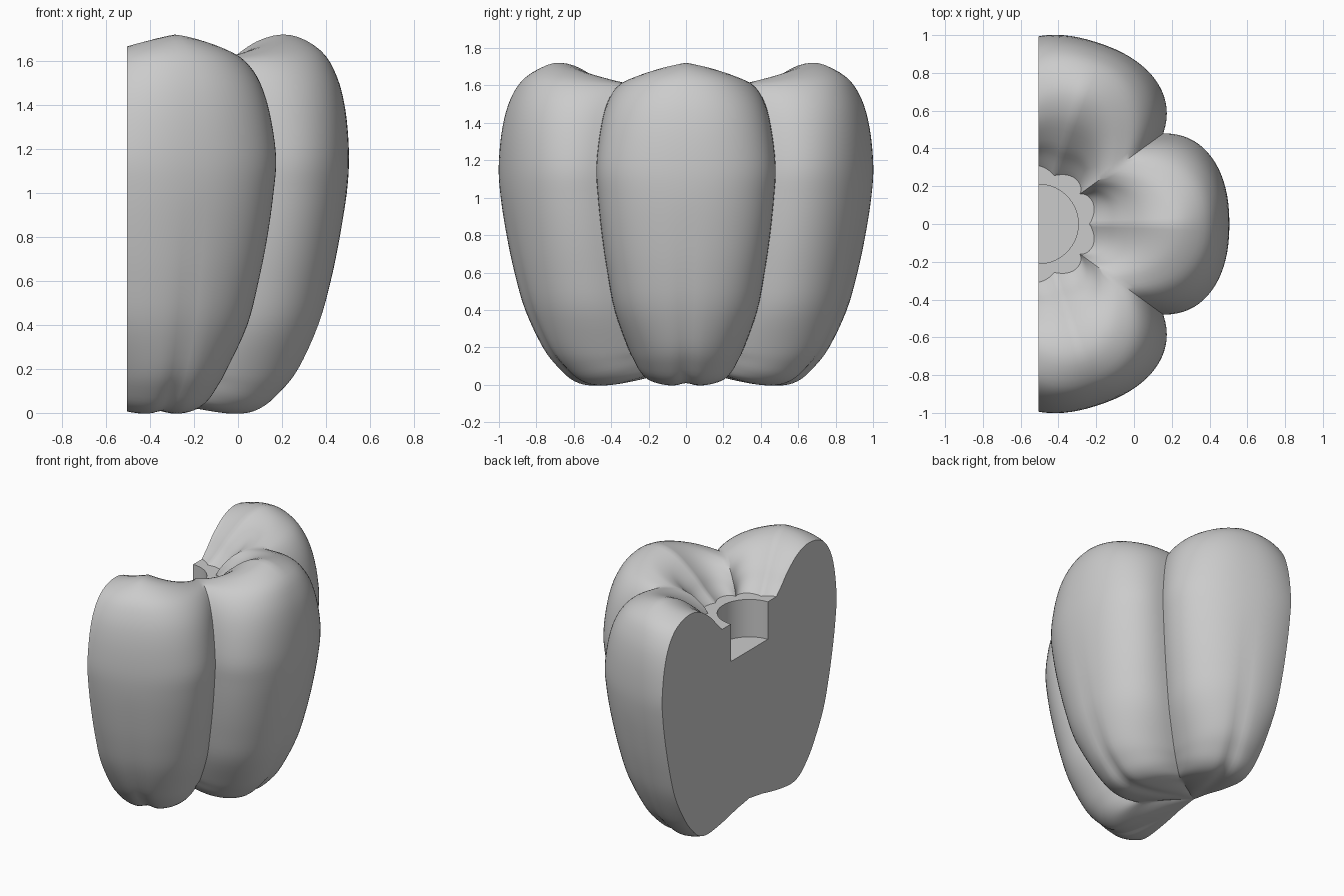
import bpy, bmesh
from math import sin, cos, pi, radians, atan2, exp, hypot

cube = bpy.data.objects.get("Cube")
if cube:
    bpy.data.objects.remove(cube, do_unlink=True)

LOBES, HALF = 5, 18          # lobes around the fruit, steps per half lobe
AXIS_X = -0.505              # the cut plane runs through the fruit's axis
COLLAR_Z, FLOOR_Z, SOCKET_R = 1.42, 1.15, 0.21

# Profile from underside to collar: crest radius, crest z, groove radius, groove z
PROFILE = [
    (.15, .055, .12, .08), (.32, .015, .25, .065), (.50, -.008, .36, .05),
    (.61, .015, .43, .09), (.70, .09, .48, .14), (.785, .20, .53, .20),
    (.875, .40, .65, .40), (.93, .60, .715, .60), (.97, .80, .765, .80),
    (1.0, 1.0, .80, 1.0), (1.01, 1.17, .815, 1.17), (.995, 1.37, .77, 1.39),
    (.955, 1.53, .70, 1.53), (.88, 1.65, .60, 1.605), (.74, 1.72, .48, 1.605),
    (.59, 1.69, .39, 1.565), (.44, 1.58, .33, 1.51), (.35, 1.49, .29, 1.46),
    (.27, COLLAR_Z, .27, COLLAR_Z),
]


def catmull(a, b, c, d, t):
    return [0.5 * (2*q + (r - p)*t + (2*p - 5*q + 4*r - s)*t*t
                   + (3*q - p - 3*r + s)*t**3) for p, q, r, s in zip(a, b, c, d)]


def smooth_profile(points, steps):
    last = len(points) - 1
    out = []
    for i in range(last):
        quad = [points[min(max(i + k, 0), last)] for k in (-1, 0, 1, 2)]
        out += [catmull(*quad, k / steps) for k in range(steps)]
    return out + [points[last]]


def ring_points(crest_r, crest_z, groove_r, groove_z, s):
    """One closed ring of rounded lobes meeting in sharp grooves."""
    half_angle = pi / LOBES
    mid = groove_r * cos(half_angle)
    width = groove_r * sin(half_angle)
    scallop = 0.11 * max(0, (s - 0.76) / 0.24) ** 2
    pinch = 0.022 * max(0, 1 - s / 0.5) * min(1, crest_r / 0.5)
    ring = []
    for lobe in range(LOBES):
        for k in range(-HALF, HALF):
            u = abs(k) / HALF
            t = u * pi / 2
            x = mid + (crest_r - mid) * max(cos(t), 0) ** 0.89
            y = width * sin(t) ** 0.89 * (1 if k >= 0 else -1)
            # Roof-like ridge on the shoulders, rounded underneath
            blend = 1 - u * (0.8 + 0.2 * u) if crest_z > 1.3 else cos(t)
            z = groove_z + (crest_z - groove_z) * blend
            # Faint crease along the middle of each lobe, fading upwards
            crease = pinch * exp(-(y / 0.045) ** 2)
            phi = atan2(y, x)
            r = hypot(x, y) * (1 + scallop * abs(sin(LOBES * phi))) - crease
            angle = phi + lobe * 2 * pi / LOBES
            ring.append((AXIS_X + r * cos(angle), r * sin(angle), z + crease))
    return ring


def circle_points(radius, z):
    n = LOBES * 2 * HALF
    return [(AXIS_X + radius * cos(a), radius * sin(a), z)
            for a in ((i - HALF) * 2 * pi / n for i in range(n))]


# Rings of the body, then the collar and stem socket
profile = smooth_profile(PROFILE, 4)
rings = [ring_points(*p, i / (len(profile) - 1)) for i, p in enumerate(profile)]
rings += [circle_points(SOCKET_R, COLLAR_Z), circle_points(SOCKET_R, FLOOR_Z)]

bm = bmesh.new()
loops = [[bm.verts.new(co) for co in ring] for ring in rings]
n = len(loops[0])
for low, high in zip(loops, loops[1:]):
    for i in range(n):
        j = (i + 1) % n
        bm.faces.new((low[i], low[j], high[j], high[i]))
base = bm.verts.new((AXIS_X, 0, 0.085))
floor = bm.verts.new((AXIS_X, 0, FLOOR_Z))
for i in range(n):
    j = (i + 1) % n
    bm.faces.new((base, loops[0][j], loops[0][i]))
    bm.faces.new((floor, loops[-1][i], loops[-1][j]))

# Slice the fruit in half and close the cut
bmesh.ops.bisect_plane(bm, geom=bm.verts[:] + bm.edges[:] + bm.faces[:],
                       dist=1e-5, plane_co=(AXIS_X, 0, 0),
                       plane_no=(1, 0, 0), clear_inner=True)
rim = [e for e in bm.edges if e.is_boundary]
bmesh.ops.triangle_fill(bm, edges=rim, use_beauty=True, normal=(-1, 0, 0))
bmesh.ops.recalc_face_normals(bm, faces=bm.faces[:])

mesh = bpy.data.meshes.new("half_pepper")
bm.to_mesh(mesh)
bm.free()
pepper = bpy.data.objects.new("half_pepper", mesh)
bpy.context.collection.objects.link(pepper)

# Plain grey material
grey = bpy.data.materials.new("plain_grey")
grey.use_nodes = True
colour = (0.6, 0.6, 0.6, 1)
grey.diffuse_color = colour
grey.node_tree.nodes["Principled BSDF"].inputs["Base Color"].default_value = colour
mesh.materials.append(grey)

bpy.ops.object.select_all(action='DESELECT')
pepper.select_set(True)
bpy.context.view_layer.objects.active = pepper
bpy.ops.object.shade_smooth_by_angle(angle=radians(35))
